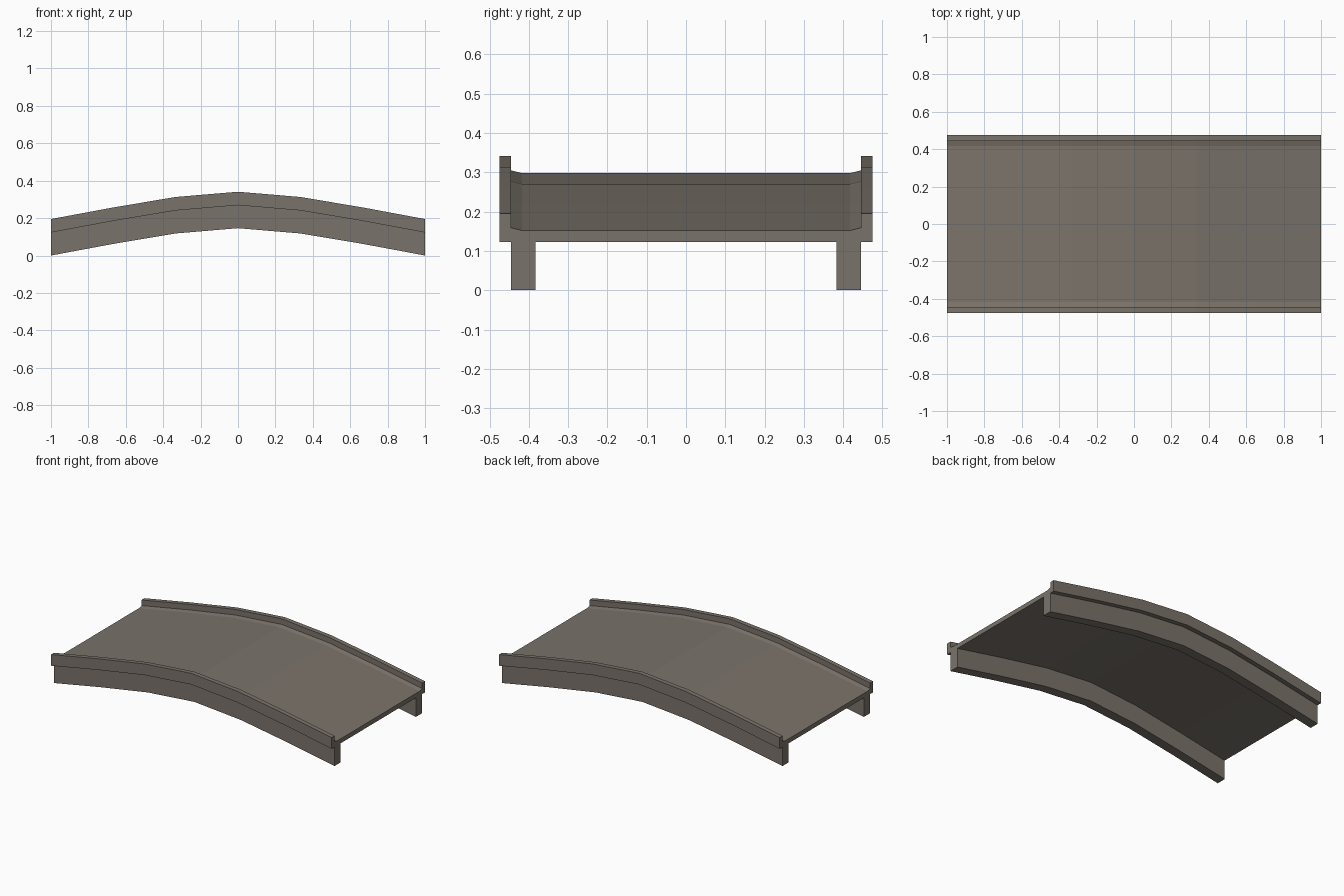
import bpy, bmesh

if "Cube" in bpy.data.objects:
    bpy.data.objects.remove(bpy.data.objects["Cube"])

# Arch: station x and rise above the ends
ARCH = [(-1, 0), (-0.667, 0.062), (-0.333, 0.118), (0, 0.146),
        (0.333, 0.118), (0.667, 0.062), (1, 0)]

stone = bpy.data.materials.new("grey brown stone")
stone.diffuse_color = (0.195, 0.171, 0.145, 1)
stone.use_nodes = True
stone.node_tree.nodes["Principled BSDF"].inputs["Base Color"].default_value = stone.diffuse_color


def sweep(name, section):
    """Sweep a closed (y, z) cross-section along the arch."""
    bm = bmesh.new()
    rings = [[bm.verts.new((x, y, z + rise)) for y, z in section] for x, rise in ARCH]
    n = len(section)
    for a, b in zip(rings, rings[1:]):
        for i in range(n):
            j = (i + 1) % n
            bm.faces.new((a[i], a[j], b[j], b[i]))
    bm.faces.new(rings[0])
    bm.faces.new(rings[-1])
    bmesh.ops.recalc_face_normals(bm, faces=bm.faces)
    mesh = bpy.data.meshes.new(name)
    bm.to_mesh(mesh)
    bm.free()
    mesh.materials.append(stone)
    obj = bpy.data.objects.new(name, mesh)
    bpy.context.collection.objects.link(obj)
    return obj


def box(y0, y1, z0, z1):
    return [(y0, z0), (y1, z0), (y1, z1), (y0, z1)]


# Road deck, with its edges turned up slightly against the curbs
sweep("deck", [(-0.445, 0.123), (0.445, 0.123), (0.445, 0.159), (0.418, 0.152),
               (-0.418, 0.152), (-0.445, 0.159)])

# Curb and support beam on each side
for side, s in (("front", -1), ("back", 1)):
    sweep(side + "_curb", box(s * 0.445, s * 0.475, 0.123, 0.195))
    sweep(side + "_beam", box(s * 0.383, s * 0.445, 0.0, 0.123))
